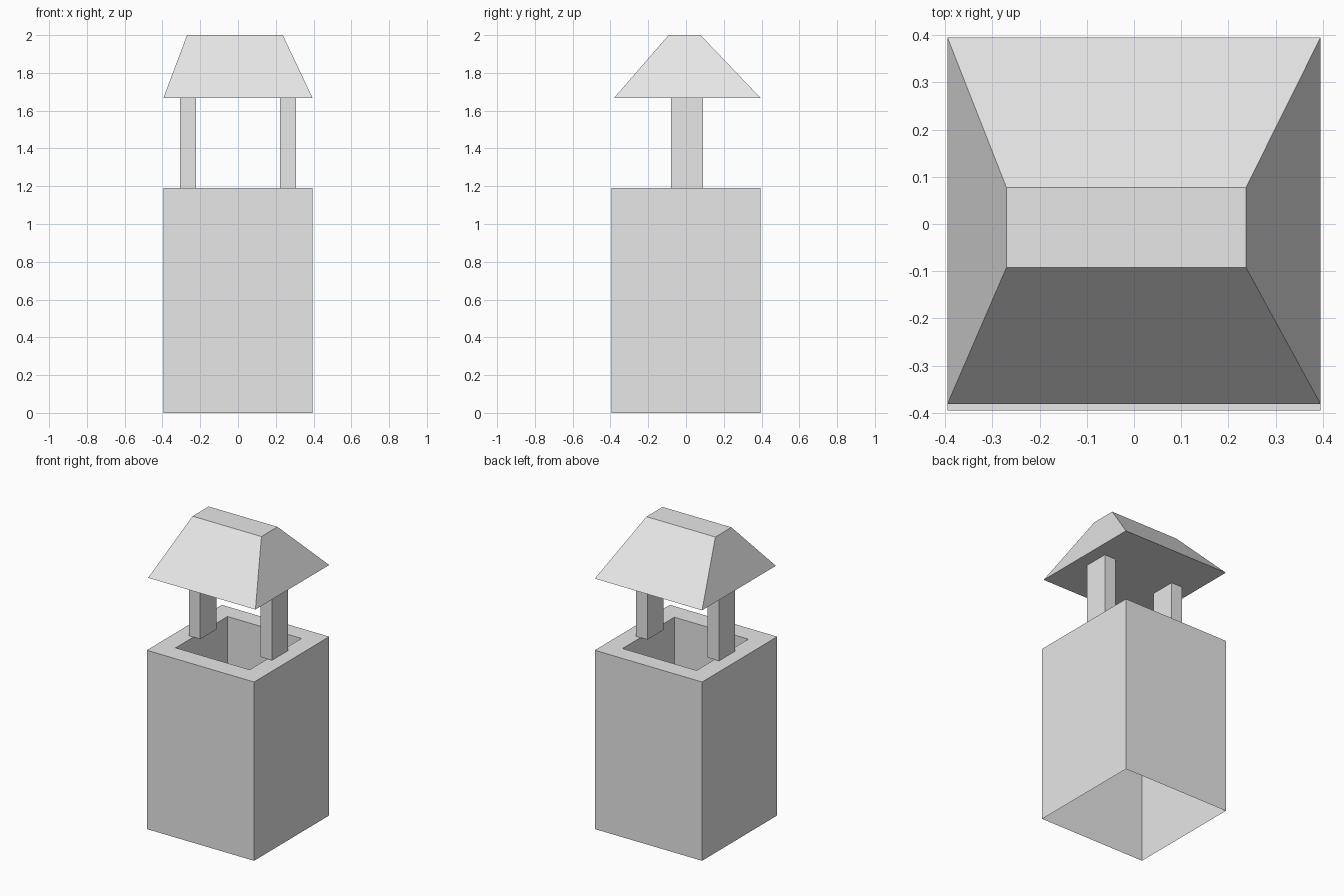
import bpy, bmesh
from mathutils import Vector

cube = bpy.data.objects.get("Cube")
if cube:
    bpy.data.objects.remove(cube, do_unlink=True)

stone = bpy.data.materials.new("light_grey")
stone.use_nodes = True
colour = (0.8, 0.8, 0.8, 1)
stone.diffuse_color = colour
stone.node_tree.nodes["Principled BSDF"].inputs["Base Color"].default_value = colour


def box(low, high):
    """Return a bmesh box between two corners."""
    bm = bmesh.new()
    bmesh.ops.create_cube(bm, size=1)
    low, high = Vector(low), Vector(high)
    for v in bm.verts:
        v.co = (low + high) / 2 + v.co * (high - low)
    bm.normal_update()
    return bm


def side_face(bm, direction):
    return max(bm.faces, key=lambda f: f.normal.z * direction)


def finish(bm, name):
    mesh = bpy.data.meshes.new(name)
    bm.to_mesh(mesh)
    bm.free()
    mesh.materials.append(stone)
    obj = bpy.data.objects.new(name, mesh)
    bpy.context.collection.objects.link(obj)
    return obj


BODY_TOP, ROOF_BASE, HALF = 1.19, 1.667, 0.395

# Chimney body: open underneath, with a recessed flue in the top
body = box((-HALF, -HALF, 0), (HALF, HALF, BODY_TOP))
bmesh.ops.delete(body, geom=[side_face(body, -1)], context='FACES_ONLY')
flue = side_face(body, 1)
bmesh.ops.inset_individual(body, faces=[flue], thickness=HALF - 0.222)
for v in flue.verts:
    v.co.y += 0.006
bmesh.ops.inset_individual(body, faces=[flue], thickness=0, depth=-0.55)
finish(body, "chimney_body")

# Two posts holding up the roof, flush with the flue edges
for side, name in ((-1, "right_post"), (1, "left_post")):
    inner, outer = sorted((side * 0.222, side * 0.306))
    finish(box((inner, -0.08, BODY_TOP), (outer, 0.09, ROOF_BASE)), name)

# Hipped roof with a flat ridge
roof = box((-HALF, -0.381, ROOF_BASE), (HALF, HALF, 2))
for v in side_face(roof, 1).verts:
    v.co.x = 0.237 if v.co.x > 0 else -0.27
    v.co.y = 0.077 if v.co.y > 0 else -0.092
finish(roof, "roof")
